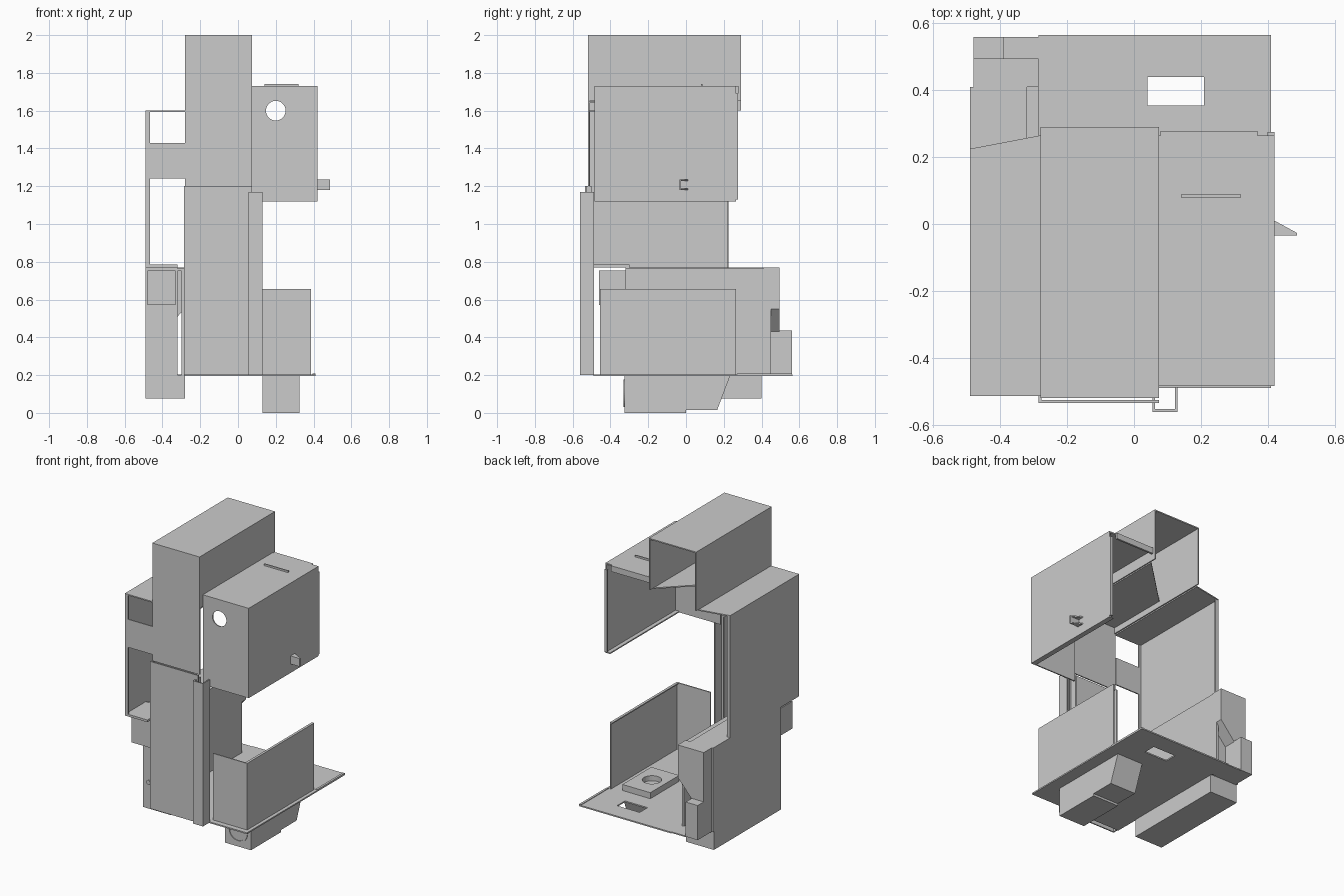
import bpy, bmesh, math
from mathutils import Matrix, Vector

if "Cube" in bpy.data.objects:
    bpy.data.objects.remove(bpy.data.objects["Cube"])

grey = bpy.data.materials.new("sheet_metal_grey")
grey.use_nodes = True
COLOUR = (0.6, 0.6, 0.6, 1)
grey.diffuse_color = COLOUR
grey.node_tree.nodes["Principled BSDF"].inputs["Base Color"].default_value = COLOUR
T = 0.008  # sheet thickness


def finish(name, bm):
    bmesh.ops.recalc_face_normals(bm, faces=bm.faces)
    mesh = bpy.data.meshes.new(name)
    bm.to_mesh(mesh)
    bm.free()
    mesh.materials.append(grey)
    ob = bpy.data.objects.new(name, mesh)
    bpy.context.scene.collection.objects.link(ob)
    return ob


def add_box(bm, x, y, z):
    size = Vector((x[1] - x[0], y[1] - y[0], z[1] - z[0]))
    mid = Vector((sum(x), sum(y), sum(z))) / 2
    bmesh.ops.create_cube(bm, size=1, matrix=Matrix.Translation(mid) @ Matrix.Diagonal(size.to_4d()))


def box(name, x, y, z):
    bm = bmesh.new()
    add_box(bm, x, y, z)
    return finish(name, bm)


def shell(name, x, y, z, sides):
    """Folded sheet box with walls only on the listed sides, such as '+x'."""
    bm = bmesh.new()
    for side in sides.split():
        span = [x, y, z]
        axis = "xyz".index(side[1])
        lo, hi = span[axis]
        span[axis] = (hi - T, hi) if side[0] == "+" else (lo, lo + T)
        add_box(bm, *span)
    return finish(name, bm)


def prism(name, profile, axis, lo, hi):
    """Extrude a 2D profile along one axis."""
    place = {"x": lambda a, b, d: (d, a, b), "y": lambda a, b, d: (a, d, b),
             "z": lambda a, b, d: (a, b, d)}[axis]
    bm = bmesh.new()
    face = bm.faces.new([bm.verts.new(place(a, b, lo)) for a, b in profile])
    out = bmesh.ops.extrude_face_region(bm, geom=[face])
    move = Vector(place(0, 0, hi - lo))
    bmesh.ops.translate(bm, vec=move, verts=[v for v in out["geom"] if isinstance(v, bmesh.types.BMVert)])
    return finish(name, bm)


def cylinder(name, centre, radius, depth, axis="z"):
    bm = bmesh.new()
    turn = Matrix.Rotation(math.pi / 2, 4, "X") if axis == "y" else Matrix()
    bmesh.ops.create_cone(bm, cap_ends=True, segments=40, radius1=radius, radius2=radius,
                          depth=depth, matrix=Matrix.Translation(centre) @ turn)
    return finish(name, bm)


def cut(ob, cutter):
    mod = ob.modifiers.new("opening", "BOOLEAN")
    mod.operation, mod.object, mod.solver = "DIFFERENCE", cutter, "EXACT"
    mod.use_self = True
    view = bpy.context.evaluated_depsgraph_get()
    ob.data = bpy.data.meshes.new_from_object(ob.evaluated_get(view))
    ob.modifiers.clear()
    bpy.data.objects.remove(cutter)


# Tall upper hood, open at the back and into the side housings
hood_x, hood_y = (-0.28, 0.075), (-0.52, 0.29)
shell("hood_front", hood_x, hood_y, (1.2, 2.0), "-y")
shell("hood_roof_and_left_wall", hood_x, hood_y, (1.6, 2.0), "+z -x")
shell("hood_right_wall", hood_x, hood_y, (1.65, 2.0), "+x")
prism("hood_baffle", [(-0.28, -0.51), (0.07, -0.51), (0.07, 0.25), (-0.28, -0.09)], "z", 1.64, 1.648)

# Right upper housing with a round port, open at the back and below
housing = shell("right_housing", (0.075, 0.42), (-0.485, 0.265), (1.12, 1.73), "+x +z -y")
cut(housing, cylinder("port_cutter", (0.2, -0.48, 1.6), 0.052, 0.1, "y"))
box("housing_bottom_lip", (0.385, 0.42), (-0.48, 0.265), (1.12, 1.128))
box("housing_back_lip", (0.4, 0.42), (0.265, 0.275), (1.13, 1.69))
box("housing_top_lip", (0.08, 0.37), (0.265, 0.278), (1.69, 1.73))
box("housing_top_fin", (0.14, 0.32), (0.08, 0.088), (1.73, 1.742))

# Latch bracket on the right wall
latch = [(0.42, -0.035), (0.488, -0.035), (0.488, -0.027), (0.42, 0.01)]
for name, z in (("latch_bottom", 1.18), ("latch_top", 1.227)):
    prism(name, latch, "z", z, z + T)
box("latch_front", (0.42, 0.488), (-0.035, -0.028), (1.18, 1.235))

# Left upper housing
box("left_wall", (-0.49, -0.482), (-0.515, 0.225), (0.77, 1.6))
prism("left_roof", [(-0.49, -0.515), (-0.28, -0.515), (-0.28, 0.265), (-0.49, 0.225)], "z", 1.592, 1.6)
box("left_front_strip", (-0.49, -0.465), (-0.515, -0.507), (0.77, 1.6))
box("left_back_strip", (-0.49, -0.465), (0.217, 0.225), (0.77, 1.6))
box("left_crossbar", (-0.49, -0.28), (-0.515, -0.507), (1.24, 1.43))
box("left_floor", (-0.49, -0.32), (-0.515, -0.3), (0.77, 0.785))

# Front panel and corner post
shell("front_panel", (-0.285, 0.075), (-0.535, -0.5), (0.2, 1.2), "-y -x")
shell("corner_post", (0.055, 0.13), (-0.562, -0.487), (0.2, 1.17), "-y +x -x")

# Base plate with a slot
base = box("base_plate", (-0.285, 0.41), (-0.49, 0.565), (0.195, 0.204))
cut(base, box("slot_cutter", (0.04, 0.21), (0.355, 0.44), (0.1, 0.3)))
box("base_edge_rib", (0.395, 0.41), (0.27, 0.562), (0.2, 0.208))

# Right lower tray walls and holed block
shell("tray_walls", (0.13, 0.387), (-0.455, 0.265), (0.2, 0.656), "-y +x")
box("tray_top_rim", (0.37, 0.387), (-0.455, 0.265), (0.648, 0.656))
block = box("tray_block", (0.1, 0.31), (-0.07, 0.24), (0.204, 0.245))
cut(block, cylinder("block_cutter", (0.2, 0.08, 0.25), 0.06, 0.08))

# Left lower cabinet
box("left_cabinet", (-0.49, -0.32), (-0.32, 0.41), (0.2, 0.77))
box("cabinet_top_ledge", (-0.32, -0.285), (-0.32, 0.41), (0.752, 0.765))
box("cabinet_inner_wall", (-0.3, -0.285), (-0.32, 0.45), (0.2, 0.76))
box("control_box", (-0.48, -0.33), (-0.46, -0.32), (0.57, 0.755))
box("cabinet_foot", (-0.49, -0.28), (-0.32, 0.4), (0.075, 0.2))
cylinder("cabinet_button", (-0.447, -0.322, 0.255), 0.015, 0.01, "y")

# Rear duct behind the cabinet
prism("rear_duct", [(-0.48, 0.2), (-0.39, 0.2), (-0.39, 0.43), (-0.285, 0.55), (-0.285, 0.77), (-0.48, 0.77)],
      "y", 0.41, 0.495)
box("rear_duct_step", (-0.48, -0.39), (0.495, 0.56), (0.2, 0.435))
box("rear_duct_floor", (-0.39, -0.285), (0.41, 0.56), (0.196, 0.204))

# Underslung motor box with a round front ring
prism("motor_box", [(-0.325, 0.2), (-0.325, 0.022), (0, 0.022), (0, 0.015), (0.165, 0.015), (0.235, 0.2)],
      "x", 0.13, 0.325)
box("motor_skid", (0.13, 0.325), (-0.325, 0.0), (0.0, 0.022))
ring = cylinder("motor_ring", (0.228, -0.326, 0.105), 0.073, 0.008, "y")
cut(ring, cylinder("ring_cutter", (0.228, -0.33, 0.105), 0.063, 0.02, "y"))
